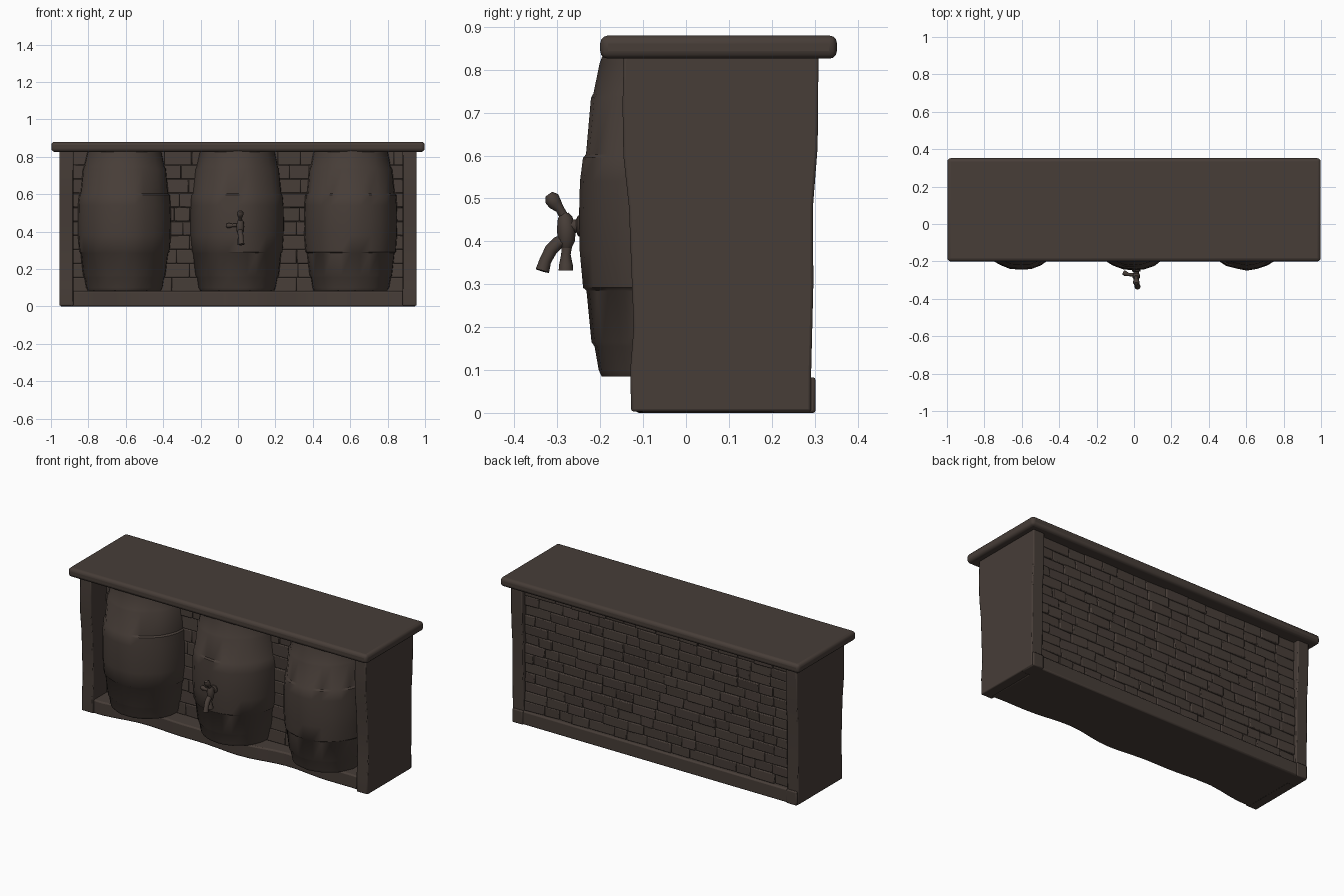
import bpy, bmesh, math, random
from mathutils import Vector

if "Cube" in bpy.data.objects:
    bpy.data.objects.remove(bpy.data.objects["Cube"])

random.seed(4)
mat = bpy.data.materials.new("dark brown wood")
mat.diffuse_color = (0.063, 0.047, 0.039, 1)
mat.use_nodes = True
mat.node_tree.nodes["Principled BSDF"].inputs["Base Color"].default_value = mat.diffuse_color


def finish(name, bm, bevel=0.0, segs=2, angle=35):
    bmesh.ops.recalc_face_normals(bm, faces=bm.faces)
    me = bpy.data.meshes.new(name)
    bm.to_mesh(me)
    bm.free()
    me.materials.append(mat)
    ob = bpy.data.objects.new(name, me)
    bpy.context.collection.objects.link(ob)
    if bevel:
        m = ob.modifiers.new("bevel", 'BEVEL')
        m.width, m.segments = bevel, segs
    bpy.ops.object.select_all(action='DESELECT')
    ob.select_set(True)
    bpy.context.view_layer.objects.active = ob
    bpy.ops.object.shade_smooth_by_angle(angle=math.radians(angle))
    return ob


def add_box(bm, x0, x1, y0, y1, z0, z1):
    vs = bmesh.ops.create_cube(bm, size=1)["verts"]
    for v in vs:
        v.co = Vector(((x0 + x1) / 2 + v.co.x * (x1 - x0),
                       (y0 + y1) / 2 + v.co.y * (y1 - y0),
                       (z0 + z1) / 2 + v.co.z * (z1 - z0)))
    return vs


def box(name, *b, bevel=0.01, segs=2):
    bm = bmesh.new()
    add_box(bm, *b)
    return finish(name, bm, bevel, segs)


def prism(name, pts, axis, a, b, bevel):
    """Extrude a 2D outline along x (pts are y,z) or z (pts are x,y)."""
    bm = bmesh.new()
    mk = (lambda p, t: (t, p[0], p[1])) if axis == 'x' else (lambda p, t: (p[0], p[1], t))
    lo = [bm.verts.new(mk(p, a)) for p in pts]
    hi = [bm.verts.new(mk(p, b)) for p in pts]
    bm.faces.new(lo)
    bm.faces.new(hi)
    n = len(pts)
    for i in range(n):
        bm.faces.new((lo[i], lo[(i + 1) % n], hi[(i + 1) % n], hi[i]))
    return finish(name, bm, bevel)


# Counter top slab with rounded edge
box("counter_top", -0.998, 0.998, -0.20, 0.352, 0.826, 0.88, bevel=0.018, segs=3)

# Worn side panels
side = [(-0.128, 0.003), (-0.13, 0.1), (-0.122, 0.2), (-0.128, 0.35), (-0.133, 0.48),
        (-0.146, 0.6), (-0.148, 0.72), (-0.145, 0.835), (0.309, 0.835), (0.307, 0.62),
        (0.296, 0.48), (0.297, 0.3), (0.292, 0.1), (0.292, 0.003)]
for s, n in ((-1, "left"), (1, "right")):
    prism(n + "_side_panel", side, 'x', s * 0.88, s * 0.955, 0.006)

# Base with wavy front edge
front = []
for i in range(25):
    x = -0.9 + 1.8 * i / 24
    front.append((x, -0.098 - 0.014 * math.cos(x * 7) - 0.008 * math.sin(x * 13)))
prism("base_plinth", front + [(0.9, 0.296), (-0.9, 0.296)], 'z', 0.0, 0.082, 0.008)
for s, n in ((-1, "left"), (1, "right")):
    box(n + "_back_foot", *sorted((s * 0.88, s * 0.95)), 0.2, 0.302, 0.0, 0.083, bevel=0.006)

# Wall core and stone courses on both faces
box("wall_core", -0.9, 0.9, 0.012, 0.266, 0.05, 0.835, bevel=0)


def stones(name, y, out, rows):
    bm = bmesh.new()
    h = 0.75 / rows
    for r in range(rows):
        x = -0.885
        while x < 0.88:
            w = min(random.uniform(0.08, 0.17), 0.885 - x)
            if 0.885 - x - w < 0.05:
                w = 0.885 - x
            j = random.uniform(0, 0.008)
            ys = sorted((y - out * 0.02, y + out * j))
            z = 0.08 + r * h
            for v in add_box(bm, x, x + w, ys[0], ys[1], z, z + h):
                if (v.co.y - y) * out > -0.01:
                    v.co.y += random.uniform(-0.004, 0.004)
            x += w
    return finish(name, bm, 0.005, 2, 60)


stones("back_stone_wall", 0.272, 1, 13)
stones("front_stone_wall", 0.006, -1, 10)

# Barrels: turned profile, raised middle band, dents in the staves
profile = [(0, 0.085), (0.198, 0.085), (0.206, 0.1), (0.215, 0.155), (0.222, 0.165),
           (0.236, 0.285), (0.243, 0.292), (0.25, 0.38), (0.251, 0.46), (0.249, 0.54),
           (0.244, 0.595), (0.236, 0.603), (0.224, 0.735), (0.217, 0.745),
           (0.203, 0.815), (0.196, 0.838), (0, 0.838)]
for cx, n in ((-0.607, "left"), (-0.002, "middle"), (0.603, "right")):
    bm = bmesh.new()
    N = 28
    rings = []
    dent = [random.uniform(-0.003, 0.002) for _ in range(N)]
    for r, z in profile:
        if r == 0:
            rings.append([bm.verts.new((cx, 0.004, z))])
            continue
        ring = []
        for k in range(N):
            a = 2 * math.pi * k / N
            q = r + dent[k] + random.uniform(-0.0015, 0.0015)
            ring.append(bm.verts.new((cx + q * math.cos(a), 0.004 + q * math.sin(a), z)))
        rings.append(ring)
    for A, B in zip(rings, rings[1:]):
        for k in range(N):
            l = (k + 1) % N
            if len(A) == 1:
                bm.faces.new((A[0], B[l], B[k]))
            elif len(B) == 1:
                bm.faces.new((A[k], A[l], B[0]))
            else:
                bm.faces.new((A[k], A[l], B[l], B[k]))
    finish(n + "_barrel", bm, 0, angle=40)


# Tap on the middle barrel, made of swept tubes
def tube(name, pts, sides=10):
    """pts: (x, y, z, radius)"""
    bm = bmesh.new()
    rings = []
    P = [Vector(p[:3]) for p in pts]
    for i, p in enumerate(P):
        d = (P[min(i + 1, len(P) - 1)] - P[max(i - 1, 0)]).normalized()
        ref = Vector((1, 0, 0)) if abs(d.x) < 0.8 else Vector((0, 0, 1))
        u = d.cross(ref).normalized()
        v = d.cross(u)
        rings.append([bm.verts.new(p + pts[i][3] * (u * math.cos(t) + v * math.sin(t)))
                      for t in (2 * math.pi * k / sides for k in range(sides))])
    for A, B in zip(rings, rings[1:]):
        for k in range(sides):
            l = (k + 1) % sides
            bm.faces.new((A[k], A[l], B[l], B[k]))
    bm.faces.new(rings[0])
    bm.faces.new(rings[-1])
    finish(name, bm, 0, angle=50)


X = 0.012
tube("tap_stem", [(X, -0.23, 0.436, 0.026), (X, -0.252, 0.436, 0.024), (X, -0.256, 0.436, 0.015),
                  (X, -0.28, 0.435, 0.017)])
tube("tap_body", [(X, -0.279, 0.385, 0.012), (X, -0.279, 0.40, 0.02), (X, -0.279, 0.43, 0.022),
                  (X, -0.282, 0.455, 0.017), (X, -0.284, 0.465, 0.01)])
tube("tap_handle", [(X, -0.28, 0.45, 0.011), (X, -0.294, 0.475, 0.01), (X, -0.305, 0.487, 0.016),
                    (X, -0.313, 0.5, 0.018), (X, -0.32, 0.51, 0.01)])
tube("tap_spout", [(X, -0.275, 0.405, 0.014), (X, -0.298, 0.397, 0.015), (X + 0.002, -0.315, 0.38, 0.015),
                   (X + 0.005, -0.328, 0.355, 0.014), (X + 0.007, -0.335, 0.331, 0.016)])
tube("tap_drain", [(X, -0.276, 0.41, 0.014), (X - 0.002, -0.28, 0.37, 0.011), (X, -0.28, 0.345, 0.016),
                   (X, -0.28, 0.332, 0.017)])
tube("tap_lever", [(X, -0.272, 0.435, 0.01), (-0.03, -0.27, 0.433, 0.009), (-0.046, -0.265, 0.432, 0.014),
                   (-0.058, -0.258, 0.432, 0.012)])
